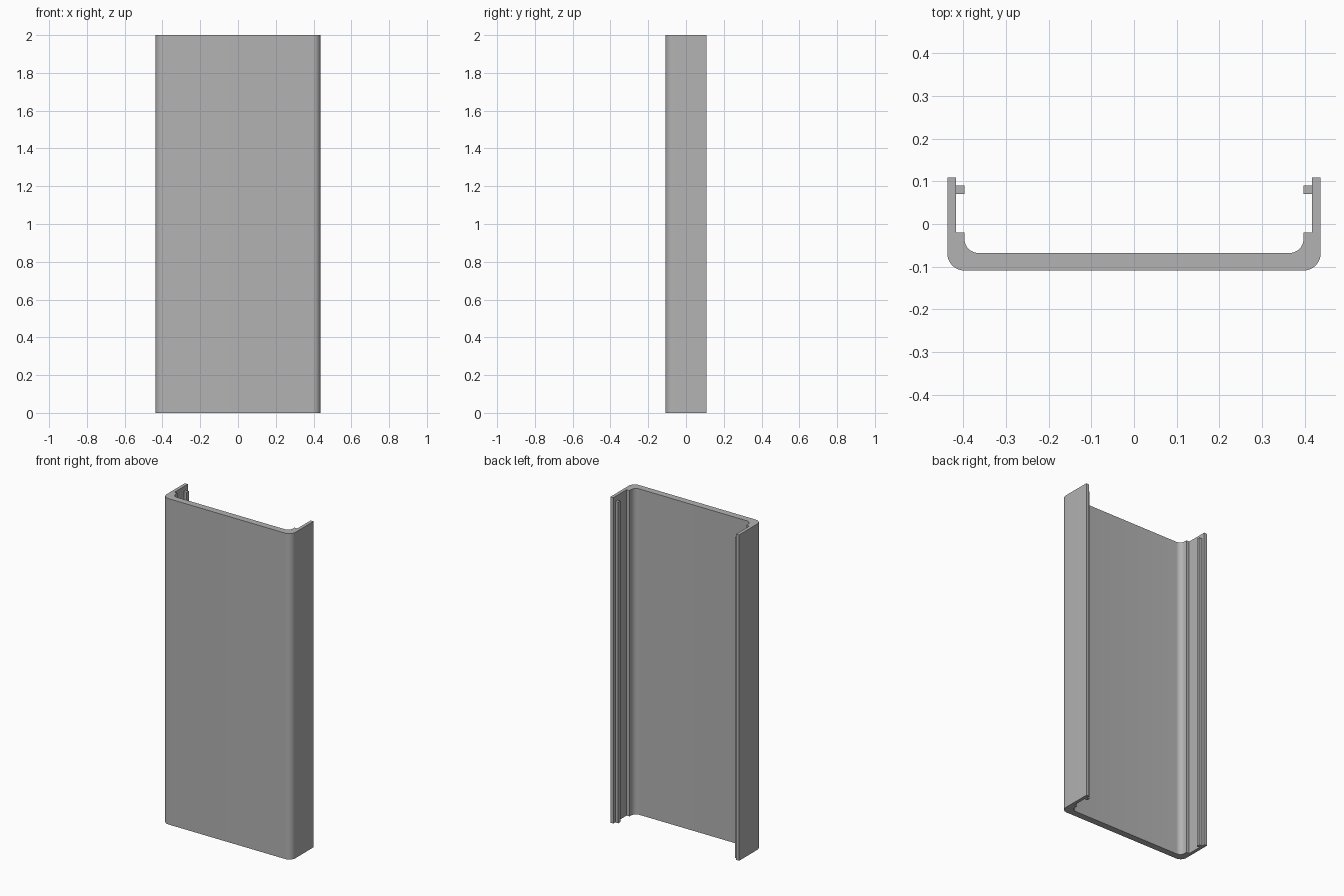
import bpy, bmesh
from math import sin, cos, pi

if "Cube" in bpy.data.objects:
    bpy.data.objects.remove(bpy.data.objects["Cube"], do_unlink=True)

HEIGHT = 2.0
HALF_W, HALF_D = 0.437, 0.109
WALL_X = 0.417      # inner face of the thin side wall
LIP_X = 0.397       # inner face of the thick corner and of the rib
LIP_Y = -0.02       # step where the thick corner ends
FLOOR_Y = -0.068    # inner face of the front panel
RIB_TOP = 1.97

grey = bpy.data.materials.new("grey")
grey.use_nodes = True
colour = (0.45, 0.45, 0.45, 1)
grey.diffuse_color = colour
grey.node_tree.nodes["Principled BSDF"].inputs["Base Color"].default_value = colour


def arc(cx, cy, r, start, end, steps=10):
    return [(cx + r * cos(start + (end - start) * i / steps),
             cy + r * sin(start + (end - start) * i / steps)) for i in range(steps + 1)]


def extrude_profile(name, points, height):
    bm = bmesh.new()
    face = bm.faces.new([bm.verts.new((x, y, 0)) for x, y in points])
    top = bmesh.ops.extrude_face_region(bm, geom=[face])["geom"]
    bmesh.ops.translate(bm, vec=(0, 0, height),
                        verts=[v for v in top if isinstance(v, bmesh.types.BMVert)])
    bmesh.ops.recalc_face_normals(bm, faces=bm.faces)
    mesh = bpy.data.meshes.new(name)
    bm.to_mesh(mesh)
    bm.free()
    mesh.materials.append(grey)
    obj = bpy.data.objects.new(name, mesh)
    bpy.context.collection.objects.link(obj)
    bpy.ops.object.select_all(action="DESELECT")
    obj.select_set(True)
    bpy.context.view_layer.objects.active = obj
    bpy.ops.object.shade_smooth_by_angle(angle=pi / 6)
    return obj


# Channel: front panel, rounded corners, stepped side walls
R_OUT, R_IN = 0.04, 0.033
half = arc(HALF_W - R_OUT, -HALF_D + R_OUT, R_OUT, -pi / 2, 0)
half += [(HALF_W, HALF_D), (WALL_X, HALF_D), (WALL_X, LIP_Y), (LIP_X, LIP_Y)]
half += arc(LIP_X - R_IN, FLOOR_Y + R_IN, R_IN, 0, -pi / 2)
extrude_profile("channel_cover", half + [(-x, y) for x, y in reversed(half)], HEIGHT)

# Snap ribs inside the side walls, stopping short of the top
for side, name in ((1, "left_rib"), (-1, "right_rib")):
    extrude_profile(name, [(side * x, y) for x, y in
                           ((LIP_X, 0.07), (WALL_X, 0.07), (WALL_X, 0.09), (LIP_X, 0.09))], RIB_TOP)
